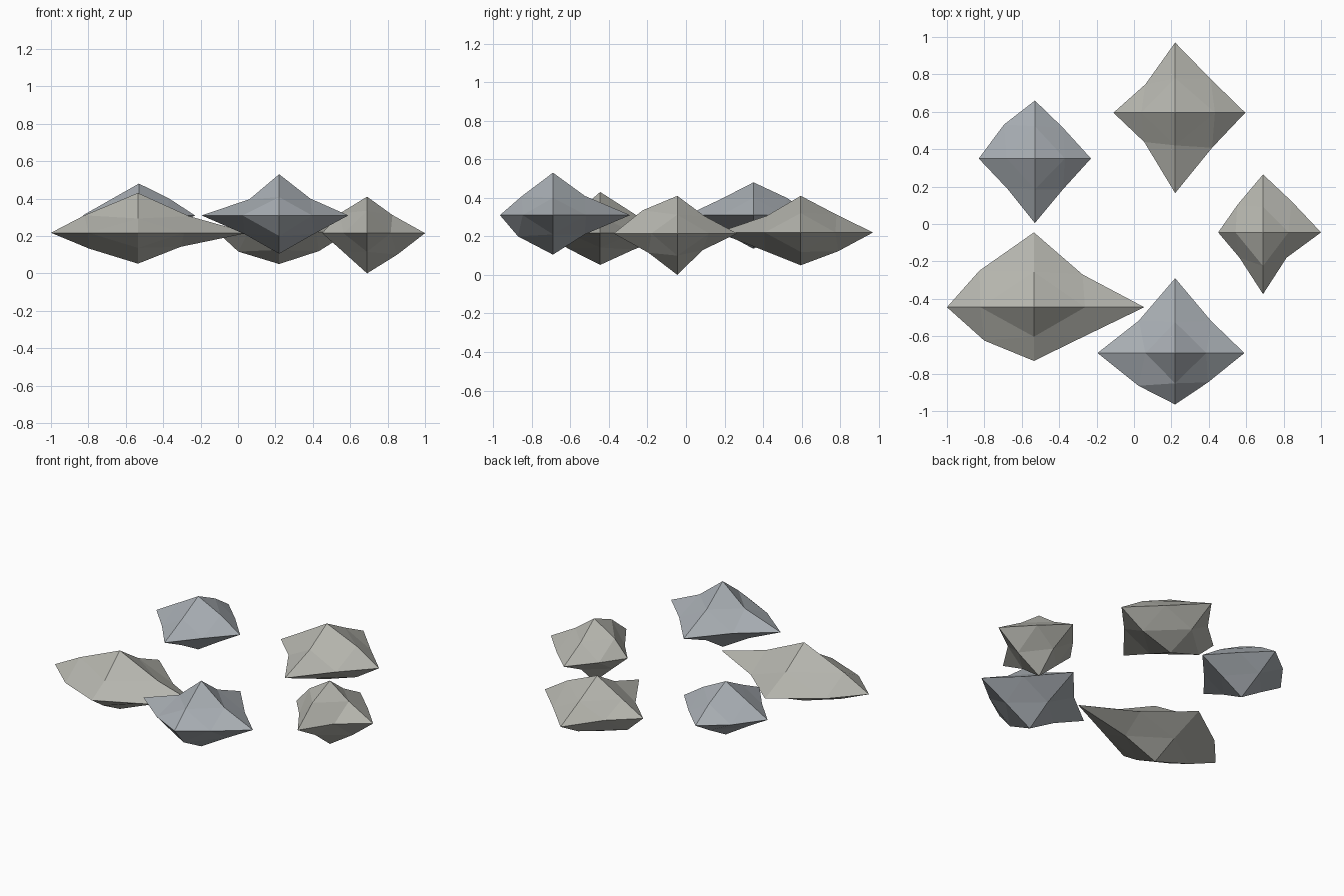
import bpy, bmesh
from mathutils import Vector
from itertools import combinations, product

if "Cube" in bpy.data.objects:
    bpy.data.objects.remove(bpy.data.objects["Cube"])

def material(name, col):
    m = bpy.data.materials.new(name)
    m.diffuse_color = (*col, 1)
    m.use_nodes = True
    m.node_tree.nodes["Principled BSDF"].inputs["Base Color"].default_value = m.diffuse_color
    return m

warm = material("warm_stone", (0.46, 0.46, 0.42))
blue = material("blue_stone", (0.39, 0.42, 0.45))

def rock(name, mat, centre, reach, half, k):
    """Octahedron subdivided once: six spikes (reach = +x -x +y -y +z -z)
    and twelve edge points at half-size, each scaled by its own factor k."""
    bm = bmesh.new()
    c = Vector(centre)
    tip, mid = {}, {}
    for i, length in enumerate(reach):
        axis, sign = i // 2, 1 - 2 * (i % 2)
        p = Vector((0, 0, 0))
        p[axis] = sign * length
        tip[axis, sign] = bm.verts.new(c + p)
    ks = iter(k)
    for a, b in combinations(range(3), 2):
        for sa, sb in ((1, 1), (-1, 1), (-1, -1), (1, -1)):
            p, f = Vector((0, 0, 0)), next(ks)
            p[a], p[b] = sa * half[a] * f, sb * half[b] * f
            mid[frozenset(((a, sa), (b, sb)))] = bm.verts.new(c + p)
    # four triangles in each octant
    for s in product((1, -1), repeat=3):
        t = [(i, s[i]) for i in range(3)]
        m = [mid[frozenset((t[i], t[(i + 1) % 3]))] for i in range(3)]
        faces = [m] + [[tip[t[i]], m[i], m[i - 1]] for i in range(3)]
        for f in faces:
            bm.faces.new(f if s[0] * s[1] * s[2] > 0 else f[::-1])
    bmesh.ops.recalc_face_normals(bm, faces=bm.faces)
    me = bpy.data.meshes.new(name)
    bm.to_mesh(me)
    bm.free()
    me.materials.append(mat)
    bpy.context.collection.objects.link(bpy.data.objects.new(name, me))

# edge factors run xy, xz, yz; each ++ -+ -- +-
rock("rock_back_left", blue, (-.53, .35, .31), (.30, .30, .31, .345, .17, .175),
     (.15, .165, .085), (1.0, 1.1, .98, 1.0, 1.07, 1.0, 1, 1, 1.05, 1.0, 1, 1))
rock("rock_back", warm, (.22, .595, .22), (.375, .33, .375, .43, .19, .17),
     (.19, .18, .09), (1.0, .84, .87, 1.04, 1.12, .95, 1.15, 1.12, 1.03, .97, 1.05, 1.08))
rock("rock_right", warm, (.69, -.045, .215), (.31, .24, .31, .33, .195, .215),
     (.14, .15, .1), (1.1, .98, .9, .9, .97, 1.05, .95, 1.15, .92, 1.2, 1.0, .87))
rock("rock_front", blue, (.22, -.69, .31), (.37, .415, .40, .275, .22, .205),
     (.185, .165, .1), (1.04, 1.05, 1.06, .95, .9, .86, 1, 1, 1, .98, 1.1, 1))
rock("rock_front_left", warm, (-.535, -.445, .217), (.59, .465, .40, .287, .213, .165),
     (.26, .175, .085), (1.0, 1.12, 1.02, .95, 1.05, 1.1, 1.0, .88, 1.08, .9, .95, 1.0))
